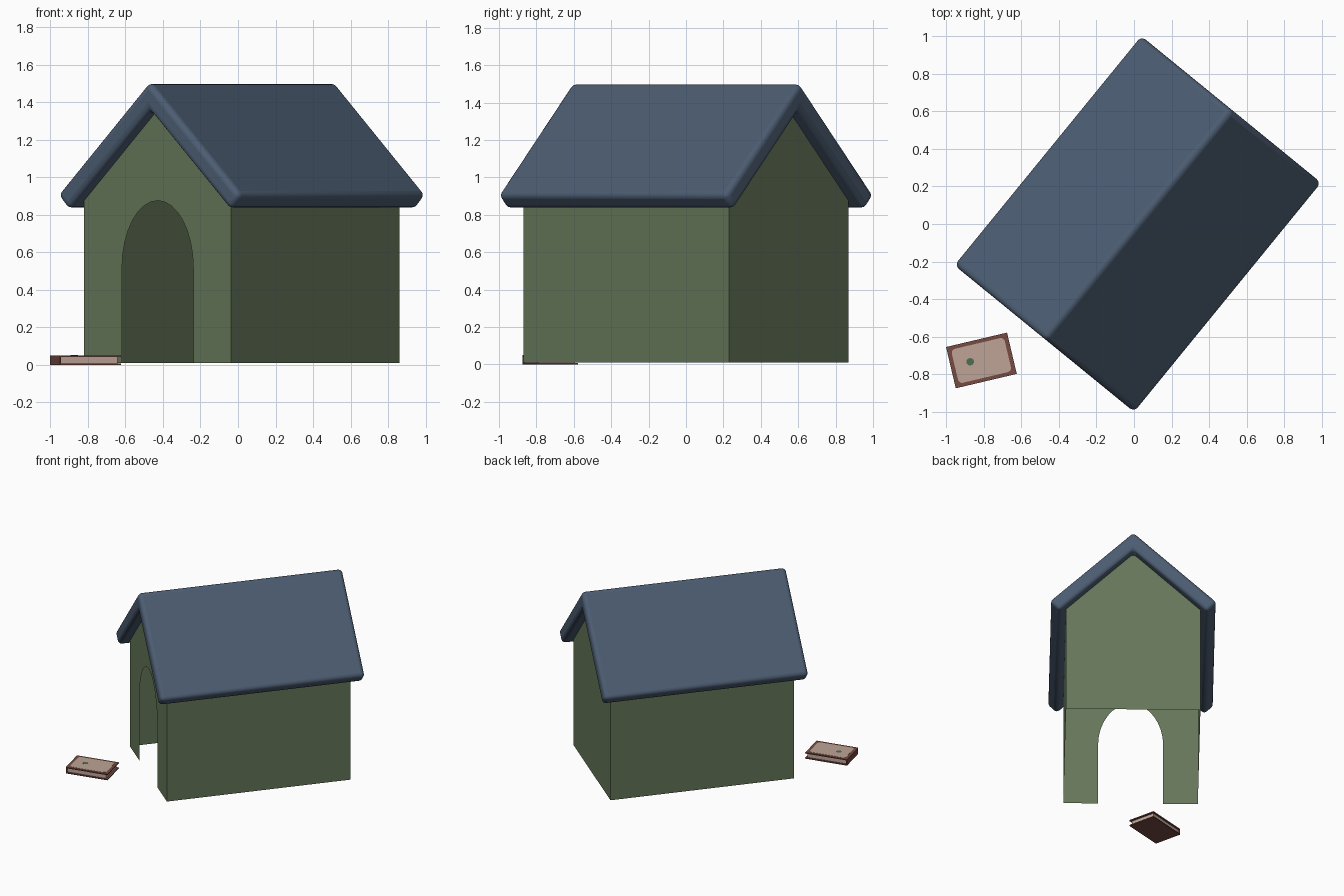
import bpy, bmesh, math
from mathutils import Matrix

if "Cube" in bpy.data.objects:
    bpy.data.objects.remove(bpy.data.objects["Cube"])

def material(name, rgb):
    m = bpy.data.materials.new(name)
    m.diffuse_color = (*rgb, 1)
    m.use_nodes = True
    m.node_tree.nodes["Principled BSDF"].inputs["Base Color"].default_value = m.diffuse_color
    return m

GREEN = material("wall green", (0.130, 0.182, 0.098))
BLUE = material("roof slate blue", (0.071, 0.107, 0.165))
BROWN = material("cover brown", (0.180, 0.072, 0.054))
PINK = material("page pink", (0.52, 0.37, 0.31))
SPOT = material("spot green", (0.08, 0.15, 0.09))

HOUSE = Matrix.Translation((0.02, 0, 0)) @ Matrix.Rotation(math.radians(-39.2), 4, 'Z')
BOOK = Matrix.Translation((-0.813, -0.727, 0)) @ Matrix.Rotation(math.radians(13.3), 4, 'Z')

def add_mesh(name, bm, mat, matrix):
    me = bpy.data.meshes.new(name)
    bm.to_mesh(me)
    bm.free()
    me.materials.append(mat)
    ob = bpy.data.objects.new(name, me)
    ob.matrix_world = matrix
    bpy.context.collection.objects.link(ob)
    return ob

def prism(name, points, vec, mat, matrix):
    """Extrude a closed outline along vec."""
    bm = bmesh.new()
    f = bm.faces.new([bm.verts.new(p) for p in points])
    r = bmesh.ops.extrude_face_region(bm, geom=[f])
    bmesh.ops.translate(bm, vec=vec,
                        verts=[v for v in r['geom'] if isinstance(v, bmesh.types.BMVert)])
    bmesh.ops.recalc_face_normals(bm, faces=bm.faces)
    return add_mesh(name, bm, mat, matrix)

# Walls: thin open shell without a floor, arched doorway in the front gable
W, L, Z0, EAVE, APEX = 0.505, 0.709, 0.01, 0.925, 1.41
DOOR_W, DOOR_TOP, RISE = 0.245, 0.875, 0.36
arch = [(DOOR_W, Z0)]
for i in range(17):
    a = math.pi * i / 16
    arch.append((DOOR_W * math.cos(a), DOOR_TOP - RISE + RISE * math.sin(a)))
arch.append((-DOOR_W, Z0))
gable = [(W, Z0), (W, EAVE), (0, APEX), (-W, EAVE), (-W, Z0)]
bm = bmesh.new()
def wall(points):
    bm.faces.new([bm.verts.new(p) for p in points])
wall([(x, -L, z) for x, z in gable + arch[::-1]])
wall([(x, L, z) for x, z in gable[::-1]])
for s in (1, -1):
    wall([(s * W, -s * L, Z0), (s * W, s * L, Z0), (s * W, s * L, EAVE), (s * W, -s * L, EAVE)])
bmesh.ops.remove_doubles(bm, verts=bm.verts, dist=1e-5)
bmesh.ops.recalc_face_normals(bm, faces=bm.faces)
add_mesh("walls", bm, GREEN, HOUSE)

# Roof: folded slab with soft rounded edges
RX, RTOP, RZ, T, RL = 0.63, 1.508, 0.905, 0.108, 0.788
slope = math.atan2(RTOP - RZ, RX)
ix, iz = RX - T * math.sin(slope), RZ - T * math.cos(slope)
profile = [(0, RTOP), (RX, RZ), (ix, iz), (0, RTOP - T / math.cos(slope)), (-ix, iz), (-RX, RZ)]
roof = prism("roof", [(x, -RL, z) for x, z in profile], (0, 2 * RL, 0), BLUE, HOUSE)
bev = roof.modifiers.new("soft edges", 'BEVEL')
bev.width, bev.segments, bev.limit_method = 0.03, 4, 'ANGLE'
bpy.context.view_layer.objects.active = roof
roof.select_set(True)
bpy.ops.object.shade_smooth_by_angle(angle=math.radians(40))

# Small book lying beside the door: two covers, spine, recessed pages
BX, BY, BH, C = 0.167, 0.113, 0.05, 0.008
def box(name, x0, x1, hy, z0, z1, mat):
    prism(name, [(x0, -hy, z0), (x1, -hy, z0), (x1, hy, z0), (x0, hy, z0)],
          (0, 0, z1 - z0), mat, BOOK)
box("bottom_cover", -BX, BX, BY, 0, C, BROWN)
box("top_cover", -BX, BX, BY, BH - C, BH, BROWN)
box("spine", -BX, -BX + C, BY, C, BH - C, BROWN)
box("pages", -BX + C, BX - 0.015, BY - 0.012, C, BH - C, PINK)

# Cover panel with rounded corners, and a small spot on it
panel = []
R = 0.022
for k, (sx, sy) in enumerate([(1, 1), (-1, 1), (-1, -1), (1, -1)]):
    for j in range(5):
        a = math.radians(90 * k + 22.5 * j)
        panel.append((sx * (BX - 0.022 - R) + R * math.cos(a),
                      sy * (BY - 0.020 - R) + R * math.sin(a), BH))
prism("cover_panel", panel, (0, 0, 0.001), PINK, BOOK)
spot = [(-0.06 + 0.021 * math.cos(i * math.pi / 5), 0.007 + 0.02 * math.sin(i * math.pi / 5),
         BH + 0.001) for i in range(10)]
prism("cover_spot", spot, (0, 0, 0.001), SPOT, BOOK)
